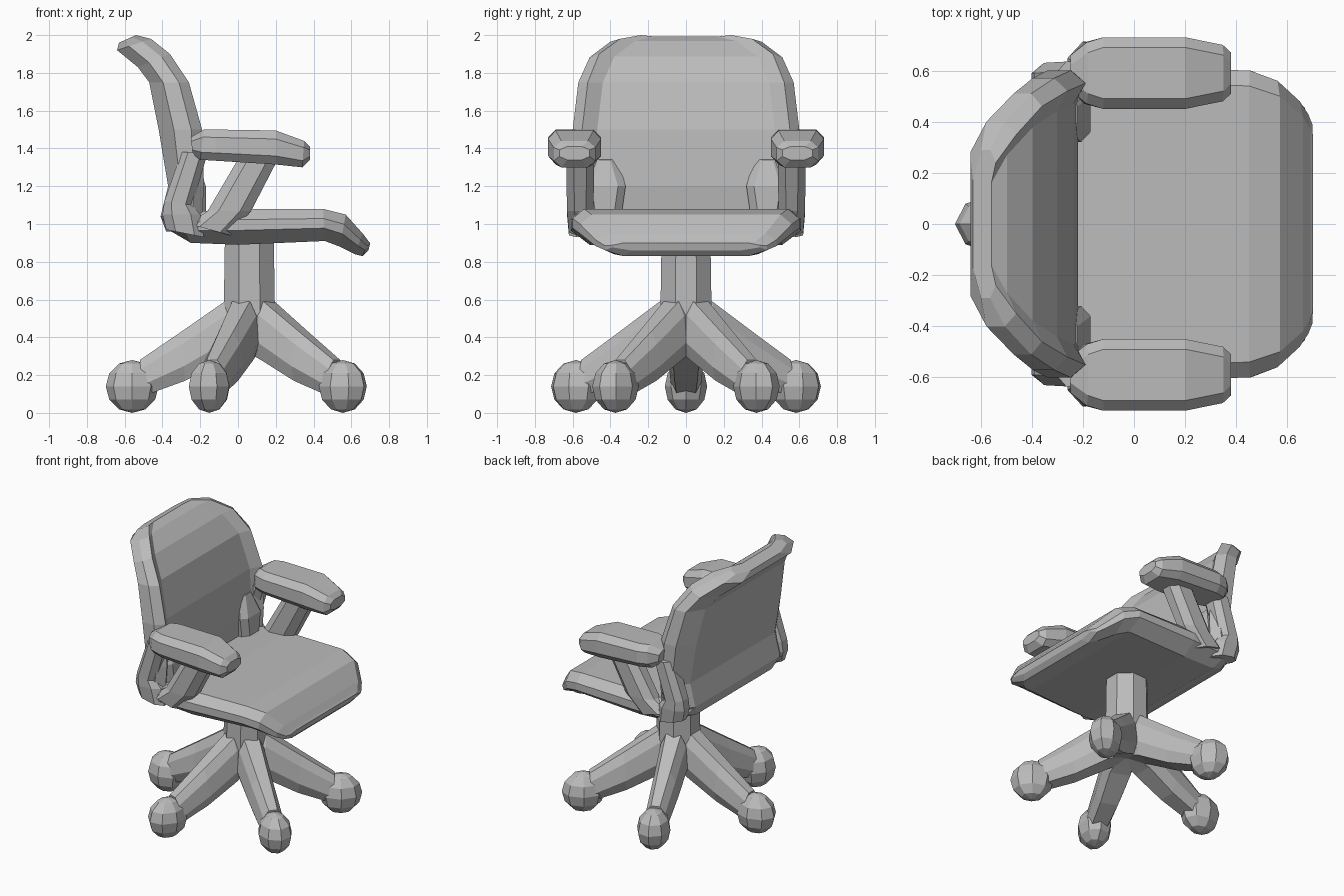
import bpy
import bmesh
import math
from mathutils import Matrix

cube = bpy.data.objects.get("Cube")
if cube:
    bpy.data.objects.remove(cube, do_unlink=True)

GREY = (0.5, 0.5, 0.5, 1.0)
grey = bpy.data.materials.new("plain_grey")
grey.use_nodes = True
grey.diffuse_color = GREY
grey.node_tree.nodes["Principled BSDF"].inputs["Base Color"].default_value = GREY


def finish(name, bm, matrix=None):
    """Turn a bmesh into a flat shaded grey object."""
    if matrix:
        bm.transform(matrix)
    bmesh.ops.recalc_face_normals(bm, faces=bm.faces)
    mesh = bpy.data.meshes.new(name)
    bm.to_mesh(mesh)
    bm.free()
    mesh.materials.append(grey)
    obj = bpy.data.objects.new(name, mesh)
    bpy.context.collection.objects.link(obj)
    return obj


def loft(name, stations, section, matrix=None):
    """Join symmetric rings. A station is (x, z) of one face, (x, z) of the
    other and a half width; a section point is (depth, inset from the side)."""
    bm = bmesh.new()
    rings = []
    for ax, az, bx, bz, w in stations:
        half = [(ax + (bx - ax) * t, w - inset, az + (bz - az) * t) for t, inset in section]
        pts = half + [(x, -y, z) for x, y, z in reversed(half)]
        rings.append([bm.verts.new(p) for p in pts])
    n = len(rings[0])
    for low, high in zip(rings, rings[1:]):
        for i in range(n):
            j = (i + 1) % n
            bm.faces.new((low[i], low[j], high[j], high[i]))
    bm.faces.new(rings[0])
    bm.faces.new(rings[-1])
    return finish(name, bm, matrix)


# Seat cushion with a drooping front edge
loft("seat", [
    (-0.40, 1.03, -0.37, 0.97, 0.54),
    (-0.33, 1.06, -0.25, 0.90, 0.60),
    (0.00, 1.08, 0.00, 0.89, 0.61),
    (0.45, 1.08, 0.46, 0.91, 0.60),
    (0.57, 1.05, 0.54, 0.88, 0.56),
    (0.66, 0.95, 0.62, 0.84, 0.48),
    (0.69, 0.91, 0.66, 0.83, 0.43),
    (0.70, 0.90, 0.69, 0.86, 0.39),
], [(0, 0.06), (0.3, 0), (0.6, 0), (1, 0.1)])

# Backrest with a raised rim around the front panel
loft("backrest", [
    (-0.38, 0.96, -0.20, 0.96, 0.55),
    (-0.41, 1.04, -0.19, 1.05, 0.60),
    (-0.37, 1.20, -0.18, 1.20, 0.60),
    (-0.42, 1.50, -0.19, 1.50, 0.60),
    (-0.47, 1.75, -0.26, 1.75, 0.57),
    (-0.53, 1.83, -0.36, 1.90, 0.51),
    (-0.64, 1.92, -0.46, 1.98, 0.40),
    (-0.63, 1.96, -0.54, 2.00, 0.29),
], [(0, 0.12), (0.35, 0), (0.75, 0), (1, 0.05), (0.8, 0.13)])

# Armrests, their struts and the corner gussets, on both sides
ARM = [
    (-0.25, 1.46, -0.24, 1.37, 0.07),
    (-0.18, 1.50, -0.20, 1.34, 0.12),
    (-0.12, 1.50, -0.12, 1.335, 0.14),
    (0.20, 1.495, 0.20, 1.315, 0.14),
    (0.35, 1.44, 0.34, 1.30, 0.11),
    (0.38, 1.41, 0.38, 1.34, 0.08),
]
REAR_STRUT = [
    (-0.38, 0.97, -0.18, 0.93, 0.06),
    (-0.40, 1.05, -0.20, 1.05, 0.07),
    (-0.39, 1.12, -0.24, 1.10, 0.07),
    (-0.30, 1.38, -0.16, 1.38, 0.075),
]
FRONT_STRUT = [
    (-0.26, 1.00, -0.04, 0.94, 0.06),
    (-0.16, 1.07, 0.07, 1.07, 0.07),
    (0.01, 1.36, 0.22, 1.36, 0.075),
]
GUSSET = [
    (-0.32, 1.06, -0.17, 1.06, 0.09),
    (-0.32, 1.20, -0.17, 1.20, 0.11),
    (-0.32, 1.36, -0.22, 1.34, 0.07),
]
BAR = [(0, 0.04), (0.25, 0), (0.75, 0), (1, 0.04)]
for side, sign in (("left", 1), ("right", -1)):
    for part, stations, y in (("armrest", ARM, 0.59), ("rear_strut", REAR_STRUT, 0.56),
                              ("front_strut", FRONT_STRUT, 0.56), ("gusset", GUSSET, 0.43)):
        loft(f"{side}_{part}", stations, BAR, Matrix.Translation((0, sign * y, 0)))

# Central column
HUB_X = 0.06
bm = bmesh.new()
bmesh.ops.create_cone(bm, cap_ends=True, segments=8, radius1=0.15, radius2=0.14, depth=0.6,
                      matrix=Matrix.Rotation(math.pi / 8, 4, "Z"))
finish("column", bm, Matrix.Translation((HUB_X, 0, 0.63)))

# Five sloping legs, each ending in a faceted caster
LEG = [
    (0.00, 0.60, 0.00, 0.33, 0.08),
    (0.13, 0.59, 0.13, 0.28, 0.10),
    (0.36, 0.43, 0.34, 0.17, 0.09),
    (0.58, 0.28, 0.56, 0.09, 0.08),
]
LEG_SECTION = [(0, 0.05), (0.25, 0.015), (0.7, 0), (1, 0.03)]
for i, angle in enumerate((37, 110, 180, 250, 323), 1):
    place = Matrix.Translation((HUB_X, 0, 0)) @ Matrix.Rotation(math.radians(angle), 4, "Z")
    loft(f"leg_{i}", LEG, LEG_SECTION, place)
    bm = bmesh.new()
    bmesh.ops.create_uvsphere(bm, u_segments=8, v_segments=6, radius=0.14)
    shape = Matrix.Translation((0.62, 0, 0.14)) @ Matrix.Diagonal((1, 0.8, 1, 1))
    finish(f"caster_{i}", bm, place @ shape)
